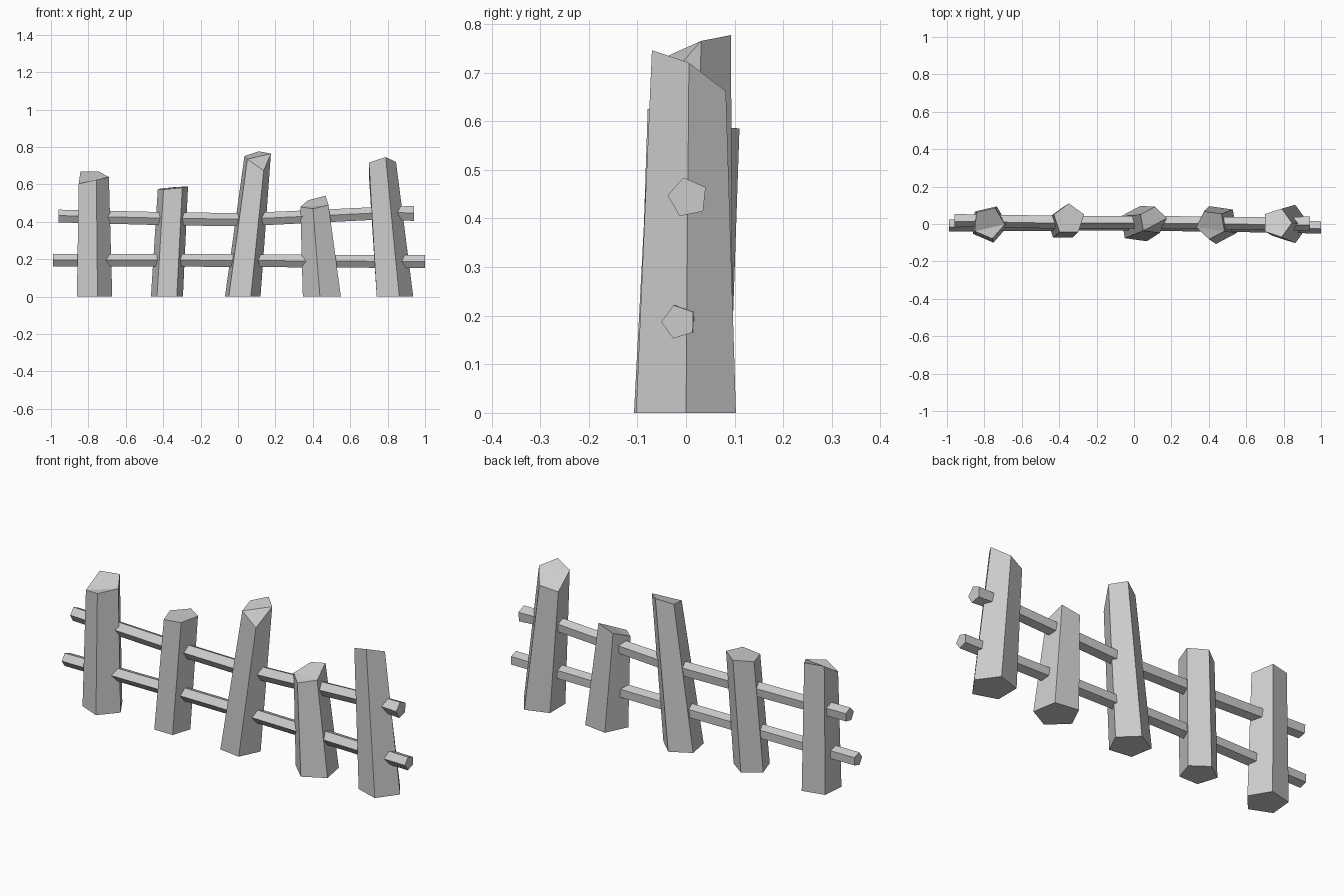
import bpy
from math import cos, sin, radians

if "Cube" in bpy.data.objects:
    bpy.data.objects.remove(bpy.data.objects["Cube"])


def loft(name, rings, fan=False):
    """Skin a list of equal-sized rings into a closed, flat-shaded solid."""
    n = len(rings[0])
    verts = [p for r in rings for p in r]
    faces = [list(range(n))[::-1]]
    for k in range(len(rings) - 1):
        for i in range(n):
            j = (i + 1) % n
            faces.append([k * n + i, k * n + j, (k + 1) * n + j, (k + 1) * n + i])
    last = (len(rings) - 1) * n
    if fan:  # roughly chopped top: split into a quad and a triangle
        faces.append([last + i for i in (0, 1, 2, 3)])
        faces.append([last + i for i in (0, 3, 4)])
    else:
        faces.append([last + i for i in range(n)])
    me = bpy.data.meshes.new(name)
    me.from_pydata(verts, [], faces)
    me.update()
    ob = bpy.data.objects.new(name, me)
    bpy.context.collection.objects.link(ob)
    return ob


def pentagon(r, rot):
    return [(r * cos(radians(rot + 72 * i)), r * sin(radians(rot + 72 * i)))
            for i in range(5)]


def post(name, rot, base, r0, top, r1, heights):
    """Tapered, leaning five-sided stake with its own top height per corner."""
    low = [(base[0] + a, base[1] + b, 0) for a, b in pentagon(r0, rot)]
    high = [(top[0] + a, top[1] + b, z)
            for (a, b), z in zip(pentagon(r1, rot), heights)]
    loft(name, [low, high], fan=True)


def rail(name, rot, path):
    """Crooked five-sided pole through (x, y, z, radius) stations."""
    loft(name, [[(x, y + a, z + b) for a, b in pentagon(r, rot)]
                for x, y, z, r in path])


# Stakes, left to right
post("post_1", -5, (-0.774, 0), 0.102, (-0.777, 0.006), 0.087,
     (0.64, 0.668, 0.668, 0.604, 0.625))
post("post_2", 18, (-0.38, 0.0), 0.09, (-0.348, 0.025), 0.085,
     (0.59, 0.585, 0.576, 0.573, 0.583))
post("post_3", 10, (0.021, -0.003), 0.101, (0.102, 0.018), 0.075,
     (0.765, 0.777, 0.752, 0.735, 0.674))
post("post_4", -26, (0.453, 0), 0.108, (0.412, -0.003), 0.08,
     (0.49, 0.54, 0.515, 0.48, 0.47))
post("post_5", 0, (0.829, 0), 0.108, (0.765, 0.006), 0.08,
     (0.72, 0.662, 0.64, 0.717, 0.746))

# Horizontal rails
rail("upper_rail", 30, [(-0.96, 0.022, 0.43, 0.036), (-0.4, 0.012, 0.416, 0.037),
                        (0.02, 0.012, 0.41, 0.037), (0.45, 0.008, 0.43, 0.036),
                        (0.8, 0.004, 0.447, 0.036), (0.94, 0.004, 0.443, 0.042)])
rail("lower_rail", 35, [(-0.99, -0.005, 0.195, 0.035), (-0.4, 0.0, 0.195, 0.036),
                        (0.02, 0.0, 0.193, 0.036), (0.45, -0.005, 0.19, 0.036),
                        (1.0, -0.015, 0.187, 0.036)])
